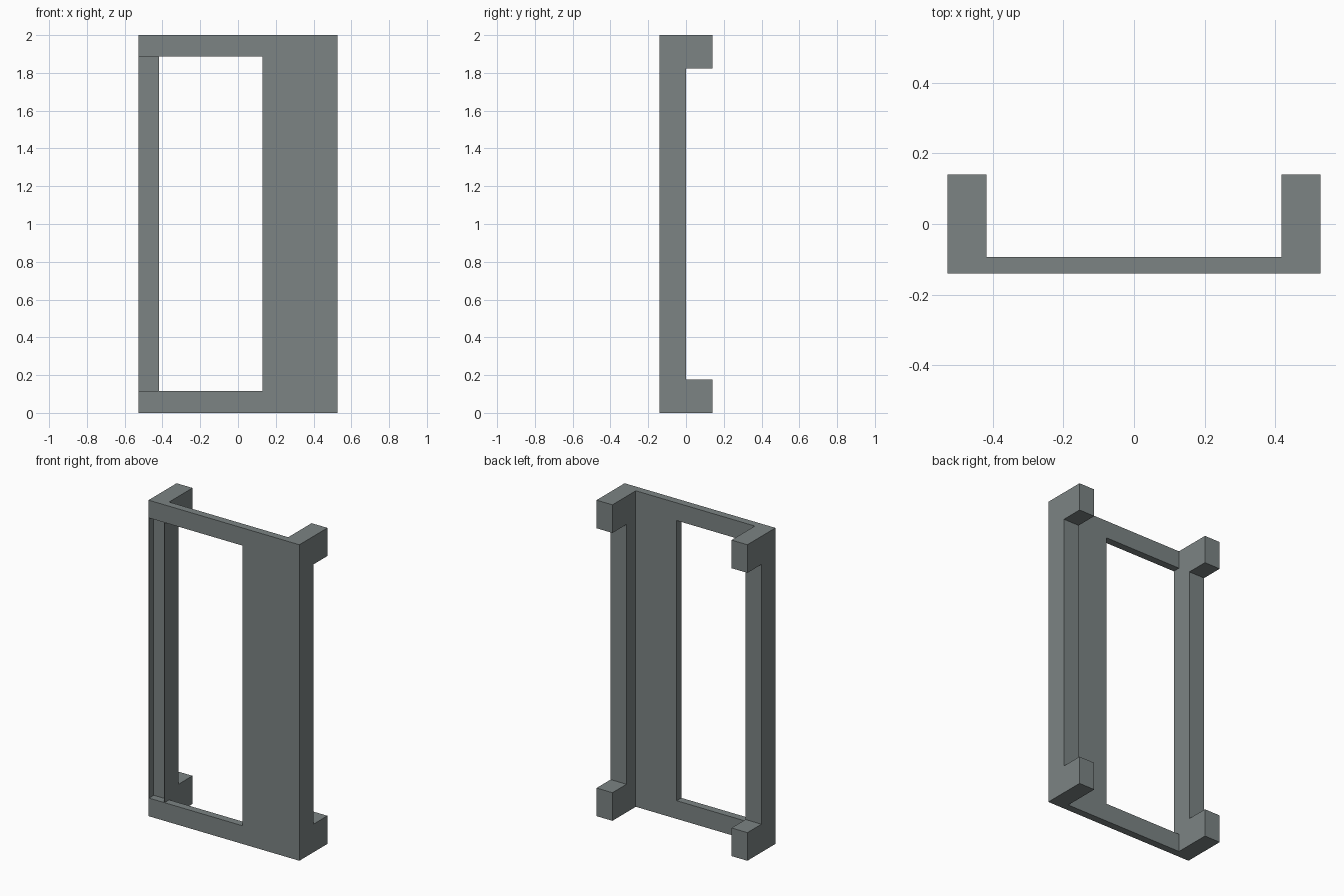
import bpy, bmesh

if "Cube" in bpy.data.objects:
    bpy.data.objects.remove(bpy.data.objects["Cube"])

W, D = 0.528, 0.14          # half width, half depth
INNER = 0.417               # inner face of the side posts
PLATE_BACK = -0.093         # rear face of the front plate
WIN_X, WIN_LO, WIN_HI = 0.13, 0.115, 1.888
SKIN = 0.003                # thin walls beside the pocket

grey = bpy.data.materials.new("slate grey")
grey.diffuse_color = (0.2, 0.23, 0.23, 1)
grey.use_nodes = True
grey.node_tree.nodes["Principled BSDF"].inputs["Base Color"].default_value = grey.diffuse_color


def prism(name, outline, lo, hi, axis):
    """Extrude a 2D outline along x (outline in y, z) or y (outline in x, z)."""
    bm = bmesh.new()
    def point(a, b):
        return (lo, a, b) if axis == "x" else (a, lo, b)
    face = bm.faces.new([bm.verts.new(point(a, b)) for a, b in outline])
    ext = bmesh.ops.extrude_face_region(bm, geom=[face])
    verts = [g for g in ext["geom"] if isinstance(g, bmesh.types.BMVert)]
    step = (hi - lo, 0, 0) if axis == "x" else (0, hi - lo, 0)
    bmesh.ops.translate(bm, verts=verts, vec=step)
    bmesh.ops.recalc_face_normals(bm, faces=bm.faces)
    mesh = bpy.data.meshes.new(name)
    bm.to_mesh(mesh)
    bm.free()
    mesh.materials.append(grey)
    obj = bpy.data.objects.new(name, mesh)
    bpy.context.collection.objects.link(obj)
    return obj


def rect(a0, a1, b0, b1):
    return [(a0, b0), (a1, b0), (a1, b1), (a0, b1)]


def combine(target, other, operation):
    """Apply a boolean and discard the second object."""
    mod = target.modifiers.new("bool", "BOOLEAN")
    mod.operation, mod.solver, mod.object = operation, "EXACT", other
    bpy.context.view_layer.objects.active = target
    bpy.ops.object.modifier_apply(modifier=mod.name)
    bpy.data.objects.remove(other, do_unlink=True)


# Front plate spanning the full width
frame = prism("bracket_frame", rect(-W, W, 0, 2), -D, PLATE_BACK, "y")

# Window opening between the left post and the solid panel
combine(frame, prism("window_cutter", rect(-INNER, WIN_X, WIN_LO, WIN_HI),
                     -0.3, 0.3, "y"), "DIFFERENCE")

# C-shaped side posts with rear lugs at top and bottom
post = [(-D, 0), (D, 0), (D, 0.178), (0, 0.178),
        (0, 1.822), (D, 1.822), (D, 2), (-D, 2)]
for name, x0, x1 in (("left_post", -W, -INNER), ("right_post", INNER, W)):
    combine(frame, prism(name, post, x0, x1, "x"), "UNION")

# Shallow pocket in the front of the left post
combine(frame, prism("pocket_cutter",
                     rect(-W + SKIN, -INNER - SKIN, WIN_LO, WIN_HI),
                     -0.3, PLATE_BACK, "y"), "DIFFERENCE")
